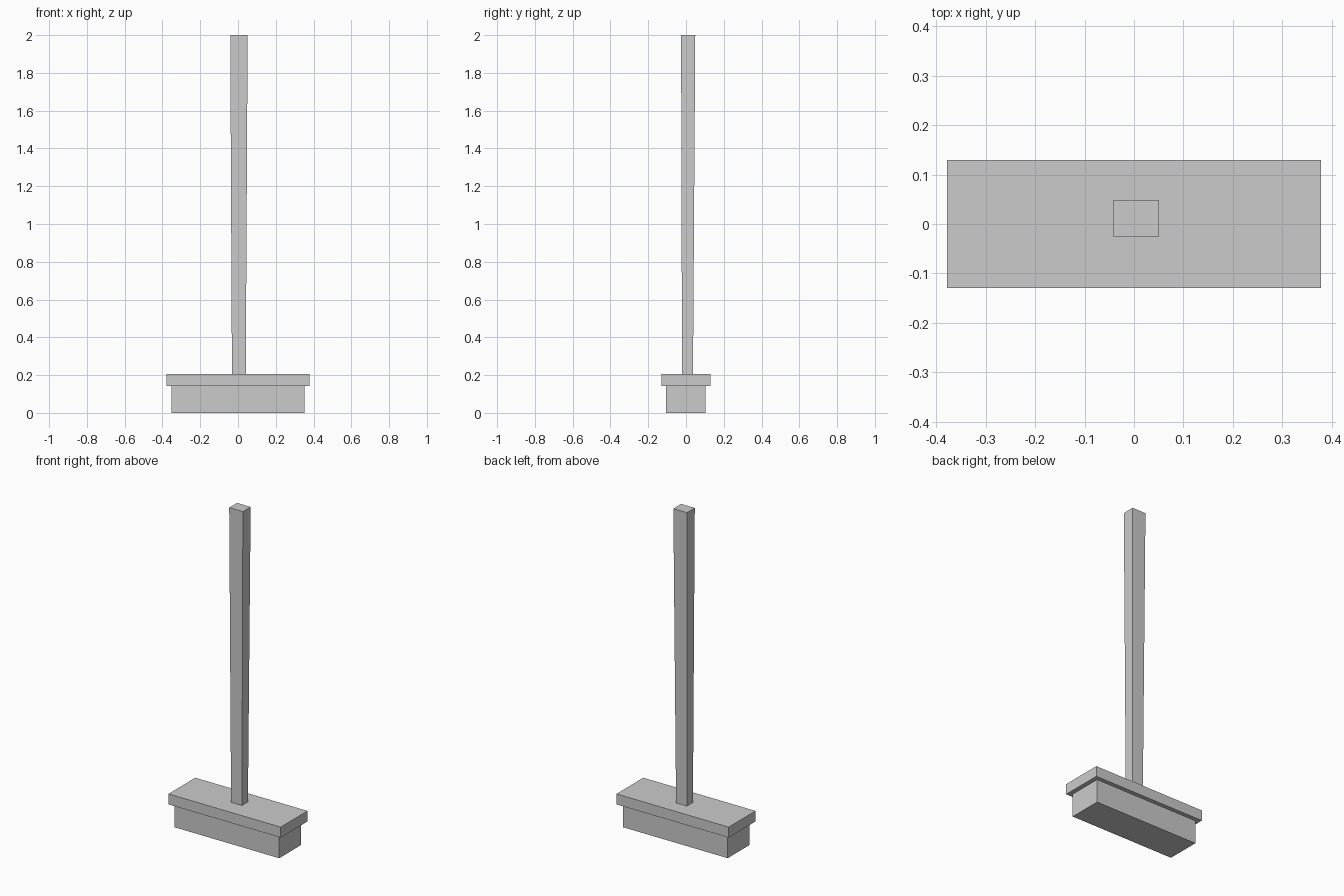
import bpy

if "Cube" in bpy.data.objects:
    bpy.data.objects.remove(bpy.data.objects["Cube"])


def tapered_box(name, low, high, z0, z1):
    """Box between two rectangles given as (x0, x1, y0, y1)."""
    verts = []
    for (x0, x1, y0, y1), z in ((low, z0), (high, z1)):
        verts += [(x0, y0, z), (x1, y0, z), (x1, y1, z), (x0, y1, z)]
    faces = [(3, 2, 1, 0), (4, 5, 6, 7)]
    faces += [(i, (i + 1) % 4, (i + 1) % 4 + 4, i + 4) for i in range(4)]
    mesh = bpy.data.meshes.new(name)
    mesh.from_pydata(verts, [], faces)
    obj = bpy.data.objects.new(name, mesh)
    bpy.context.collection.objects.link(obj)
    return obj


# Bristle block
bristles = (-0.353, 0.351, -0.105, 0.103)
tapered_box("bristles", bristles, bristles, 0.0, 0.142)

# Wider head that holds the bristles
head = (-0.378, 0.378, -0.129, 0.129)
tapered_box("broom_head", head, head, 0.142, 0.206)

# Handle, slightly thicker towards the top
tapered_box("handle", (-0.032, 0.041, -0.021, 0.037),
            (-0.041, 0.051, -0.026, 0.049), 0.204, 2.0)
